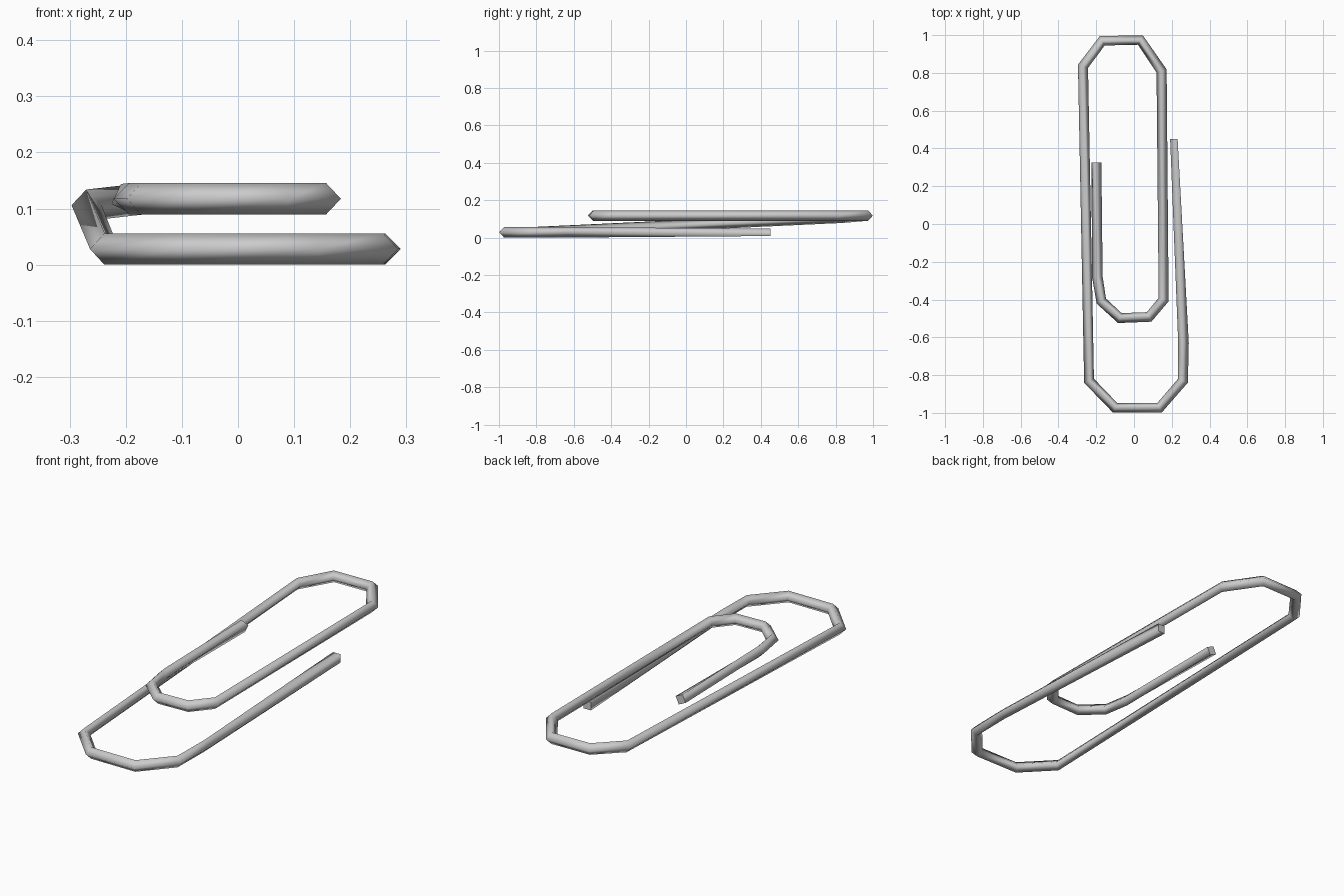
import bpy, bmesh, math
from mathutils import Vector

if "Cube" in bpy.data.objects:
    bpy.data.objects.remove(bpy.data.objects["Cube"])

SIDES = 4
RADIUS = 0.028
LOW, HIGH = 0.028, 0.1175

# Centre line of the wire: x, y, z, section roll in degrees
PATH = [
    # outer free leg and lower loop
    (0.211, 0.45, LOW, 45), (0.262, -0.63, LOW, 0), (0.259, -0.83, LOW, 0),
    (0.135, -0.973, LOW, 0), (-0.10, -0.973, LOW, 0), (-0.238, -0.83, LOW, 0),
    # rising leg and upper loop
    (-0.270, 0.835, 0.106, 0), (-0.168, 0.97, HIGH, 0), (0.034, 0.974, HIGH, 0),
    (0.146, 0.81, HIGH, 0),
    # inner loop and inner free leg
    (0.157, -0.40, HIGH, 0), (0.08, -0.492, HIGH, 0), (-0.075, -0.498, HIGH, 0),
    (-0.173, -0.408, HIGH, 0), (-0.194, -0.28, HIGH, 0), (-0.199, 0.325, HIGH, 20),
]


def sweep(name, path):
    pts = [Vector(p[:3]) for p in path]
    bm = bmesh.new()
    rings = []
    for i, p in enumerate(pts):
        # section lies on the bisector of the neighbouring segments
        d = Vector()
        if i > 0:
            d += (p - pts[i - 1]).normalized()
        if i < len(pts) - 1:
            d += (pts[i + 1] - p).normalized()
        d.normalize()
        side = d.cross(Vector((0, 0, 1))).normalized()
        up = side.cross(d)
        ring = []
        for k in range(SIDES):
            a = math.tau * k / SIDES + math.radians(path[i][3])
            ring.append(bm.verts.new(p + RADIUS * (math.cos(a) * side + math.sin(a) * up)))
        rings.append(ring)
    for r0, r1 in zip(rings, rings[1:]):
        for k in range(SIDES):
            n = (k + 1) % SIDES
            bm.faces.new((r0[k], r0[n], r1[n], r1[k])).smooth = True
    # flat end caps with sharp rims
    for ring in (rings[0], rings[-1]):
        cap = bm.faces.new(ring)
        for e in cap.edges:
            e.smooth = False
    bmesh.ops.recalc_face_normals(bm, faces=bm.faces)
    mesh = bpy.data.meshes.new(name)
    bm.to_mesh(mesh)
    bm.free()
    obj = bpy.data.objects.new(name, mesh)
    bpy.context.collection.objects.link(obj)
    return obj


# Bent wire of the paper clip
sweep("paperclip_wire", PATH)
